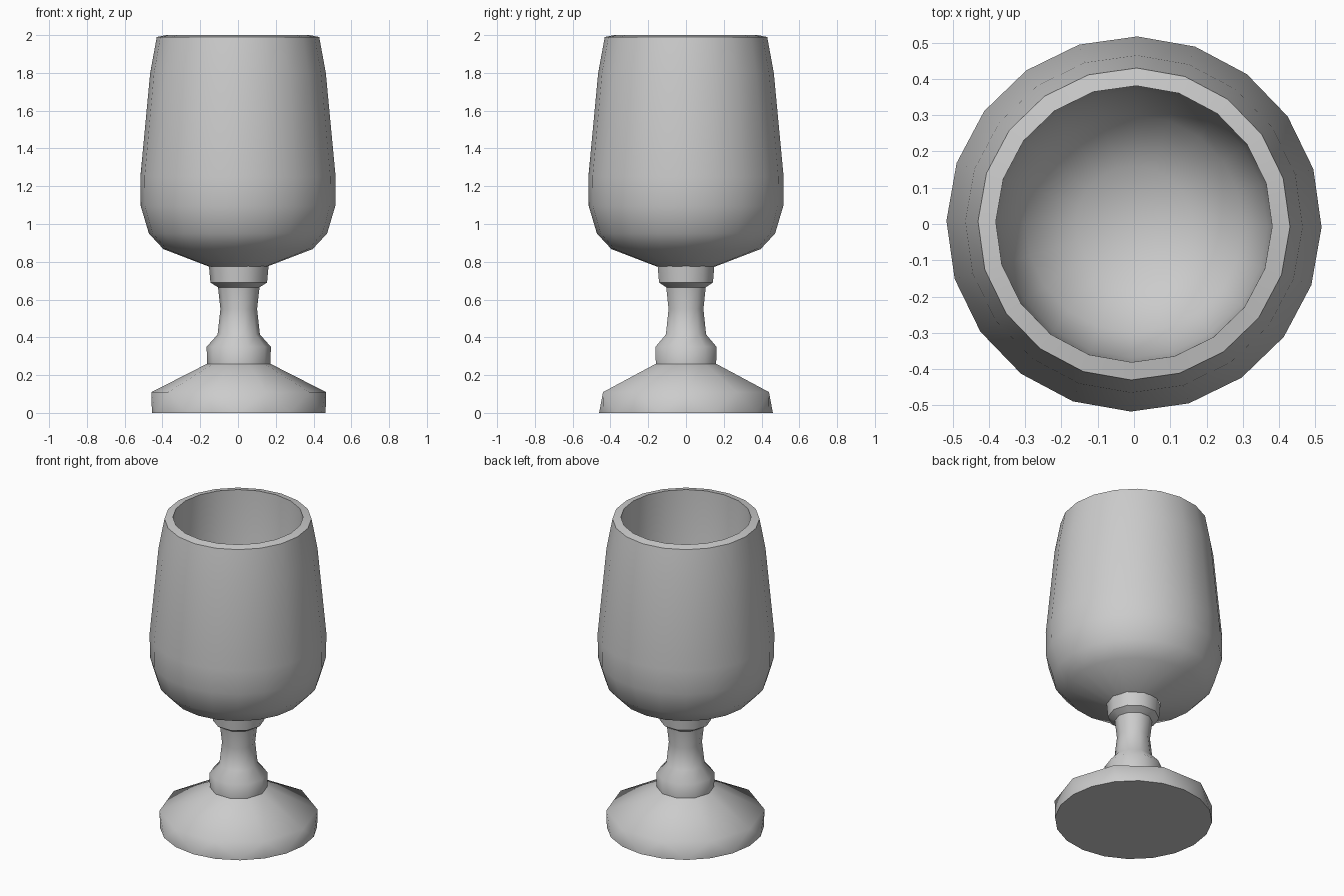
import bpy, bmesh, math

if "Cube" in bpy.data.objects:
    bpy.data.objects.remove(bpy.data.objects["Cube"])


def lathe(name, profile, cap_start=False, phase=0.0, smooth=40):
    """Revolve (radius, z, sides) rings; a ring may have half the sides of the one before."""
    bm = bmesh.new()
    rings = []
    for r, z, n in profile:
        if n == 1:
            rings.append([bm.verts.new((0, 0, z))])
            continue
        rings.append([bm.verts.new((r * math.cos(phase + 2 * math.pi * i / n),
                                    r * math.sin(phase + 2 * math.pi * i / n), z))
                      for i in range(n)])
    for a, b in zip(rings, rings[1:]):
        n, m = len(a), len(b)
        if m == n:
            for i in range(n):
                j = (i + 1) % n
                bm.faces.new((a[i], a[j], b[j], b[i]))
        elif m == 1:
            for i in range(n):
                bm.faces.new((a[i], a[(i + 1) % n], b[0]))
        else:
            for i in range(m):
                k, j = 2 * i, (i + 1) % m
                bm.faces.new((a[k - 1], a[k], b[i]))
                bm.faces.new((a[k], a[k + 1], b[i]))
                bm.faces.new((a[k + 1], b[j], b[i]))
    if cap_start:
        bm.faces.new(list(reversed(rings[0])))
    mesh = bpy.data.meshes.new(name)
    bm.to_mesh(mesh)
    bm.free()
    obj = bpy.data.objects.new(name, mesh)
    bpy.context.collection.objects.link(obj)
    bpy.ops.object.select_all(action='DESELECT')
    obj.select_set(True)
    bpy.context.view_layer.objects.active = obj
    bpy.ops.object.shade_smooth_by_angle(angle=math.radians(smooth))
    return obj


# Foot with a softened shoulder
foot = lathe("foot", [(0.46, 0.0, 20), (0.462, 0.11, 10), (0.168, 0.26, 10)],
             cap_start=True, smooth=75)

# Collars and waisted stem
stem = lathe("stem", [
    (0.168, 0.26, 10), (0.17, 0.35, 10), (0.112, 0.415, 10), (0.097, 0.55, 10),
    (0.11, 0.665, 10), (0.15, 0.69, 10), (0.158, 0.78, 10)], smooth=45)
for part in (foot, stem):
    part.location.x = 0.004

# Hollow bowl: outer wall, rim, then inner wall down to the floor
outer = [(0.155, 0.775), (0.395, 0.867), (0.472, 0.95), (0.515, 1.095),
         (0.517, 1.25), (0.465, 1.80), (0.43, 1.99)]
inner = [(0.381, 2.0), (0.368, 1.2), (0.30, 1.0), (0.16, 0.91)]
lathe("bowl", [(r, z, 20) for r, z in outer + inner] + [(0, 0.88, 1)],
      phase=math.radians(-1), smooth=50)
